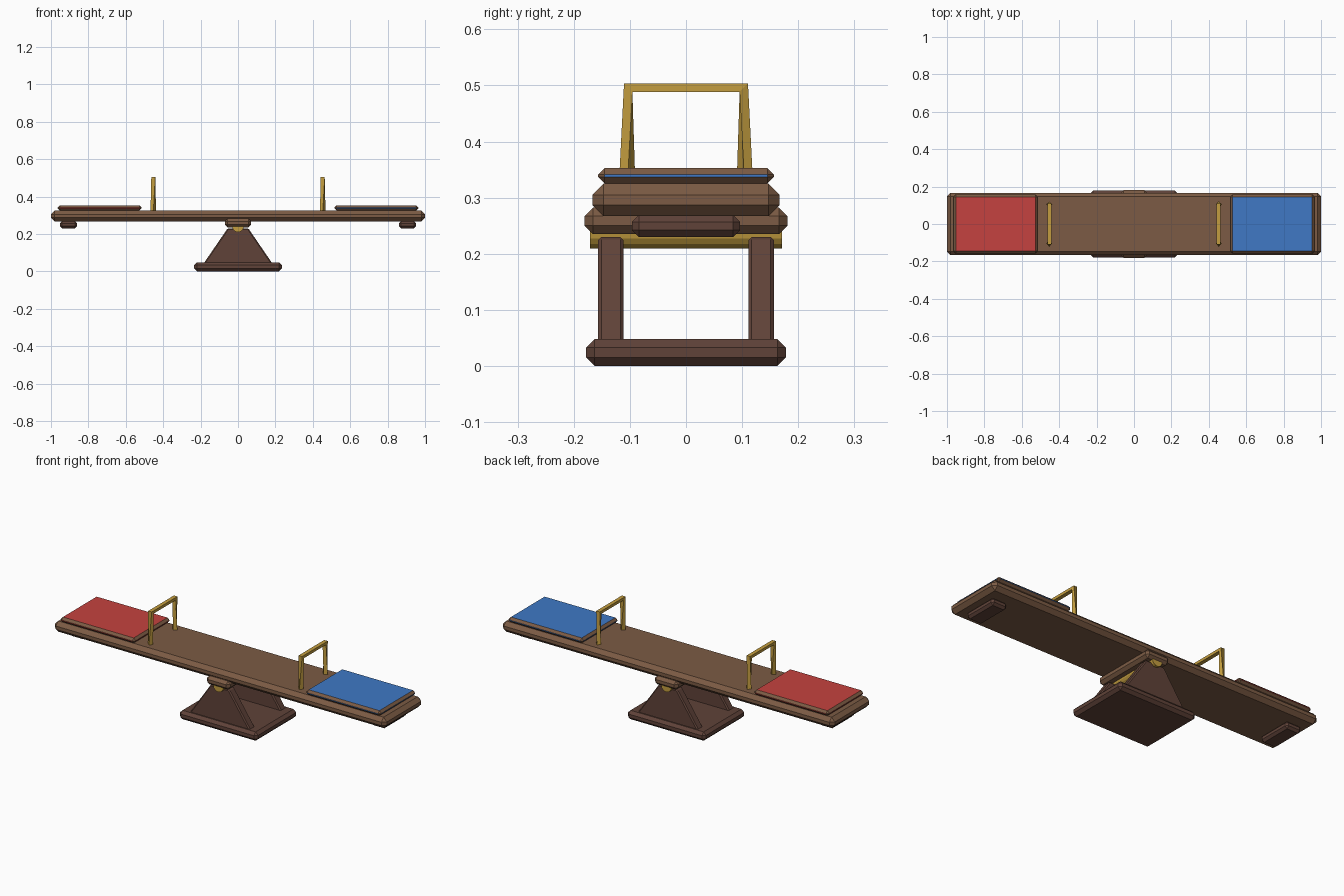
import bpy, bmesh
from math import pi

if "Cube" in bpy.data.objects:
    bpy.data.objects.remove(bpy.data.objects["Cube"])


def material(name, rgb):
    m = bpy.data.materials.new(name)
    m.diffuse_color = (*rgb, 1)
    m.use_nodes = True
    m.node_tree.nodes["Principled BSDF"].inputs["Base Color"].default_value = m.diffuse_color
    return m


WOOD = material("plank_wood", (0.20, 0.105, 0.058))
DARK = material("dark_wood", (0.115, 0.055, 0.04))
GOLD = material("yellow_metal", (0.55, 0.34, 0.05))
RED = material("red_paint", (0.56, 0.055, 0.05))
BLUE = material("blue_paint", (0.05, 0.19, 0.56))


def finish(name, bm, mats, bevel=0, bevel_mat=-1):
    bmesh.ops.recalc_face_normals(bm, faces=bm.faces)
    if bevel:
        bmesh.ops.bevel(bm, geom=bm.edges[:], offset=bevel, segments=1,
                        affect='EDGES', material=bevel_mat)
    me = bpy.data.meshes.new(name)
    bm.to_mesh(me)
    bm.free()
    for m in mats:
        me.materials.append(m)
    ob = bpy.data.objects.new(name, me)
    bpy.context.collection.objects.link(ob)
    return ob


def box(name, lo, hi, mats, bevel, bevel_mat=-1):
    bm = bmesh.new()
    bmesh.ops.create_cube(bm, size=1)
    for v in bm.verts:
        v.co = [(a + b) / 2 + c * (b - a) for a, b, c in zip(lo, hi, v.co)]
    return finish(name, bm, mats, bevel, bevel_mat)


# Base, plank and pivot bracket
box("base", (-0.235, -0.178, 0), (0.235, 0.178, 0.048), [DARK], 0.015)
box("plank", (-1, -0.167, 0.267), (1, 0.167, 0.325), [WOOD], 0.02)
box("pivot_bracket", (-0.07, -0.181, 0.235), (0.07, 0.181, 0.282), [WOOD], 0.015)

# Tapered side supports
for side, s in (("front", -1), ("back", 1)):
    bm = bmesh.new()
    prof = [(-0.185, 0.04), (0.185, 0.04), (0.055, 0.23), (-0.055, 0.23)]
    f = bm.faces.new([bm.verts.new((x, s * 0.134 - 0.023, z)) for x, z in prof])
    ext = bmesh.ops.extrude_face_region(bm, geom=[f])["geom"]
    for v in ext:
        if isinstance(v, bmesh.types.BMVert):
            v.co.y += 0.046
    finish(side + "_support", bm, [DARK], 0.006)

# Axle
bpy.ops.mesh.primitive_cylinder_add(vertices=16, radius=0.03, depth=0.342,
                                    location=(0, 0, 0.239), rotation=(pi / 2, 0, 0))
axle = bpy.context.object
axle.name = "axle"
axle.data.materials.append(GOLD)

# Seats, handles and bumpers at each end
for end, s, paint in (("left", -1, RED), ("right", 1, BLUE)):
    def span(a, b):
        return sorted((s * a, s * b))

    x0, x1 = span(0.515, 0.965)
    box(end + "_seat", (x0, -0.157, 0.325), (x1, 0.157, 0.353),
        [paint, WOOD], 0.012, 1)
    x0, x1 = span(0.86, 0.952)
    box(end + "_bumper", (x0, -0.096, 0.230), (x1, 0.096, 0.269), [DARK], 0.012)

    # Four-sided bar that twists slightly down each leg
    cu = bpy.data.curves.new(end + "_handle", 'CURVE')
    cu.dimensions = '3D'
    cu.bevel_depth = 0.015
    cu.bevel_resolution = 0
    cu.use_fill_caps = True
    sp = cu.splines.new('POLY')
    sp.use_smooth = False
    path = [(-0.105, 0.315, 0), (-0.103, 0.496, pi / 4),
            (0.103, 0.496, pi / 4), (0.105, 0.315, 0)]
    sp.points.add(len(path) - 1)
    for p, (y, z, tilt) in zip(sp.points, path):
        p.co = (s * 0.453, y, z, 1)
        p.tilt = tilt
    cu.materials.append(GOLD)
    bpy.context.collection.objects.link(bpy.data.objects.new(end + "_handle", cu))
